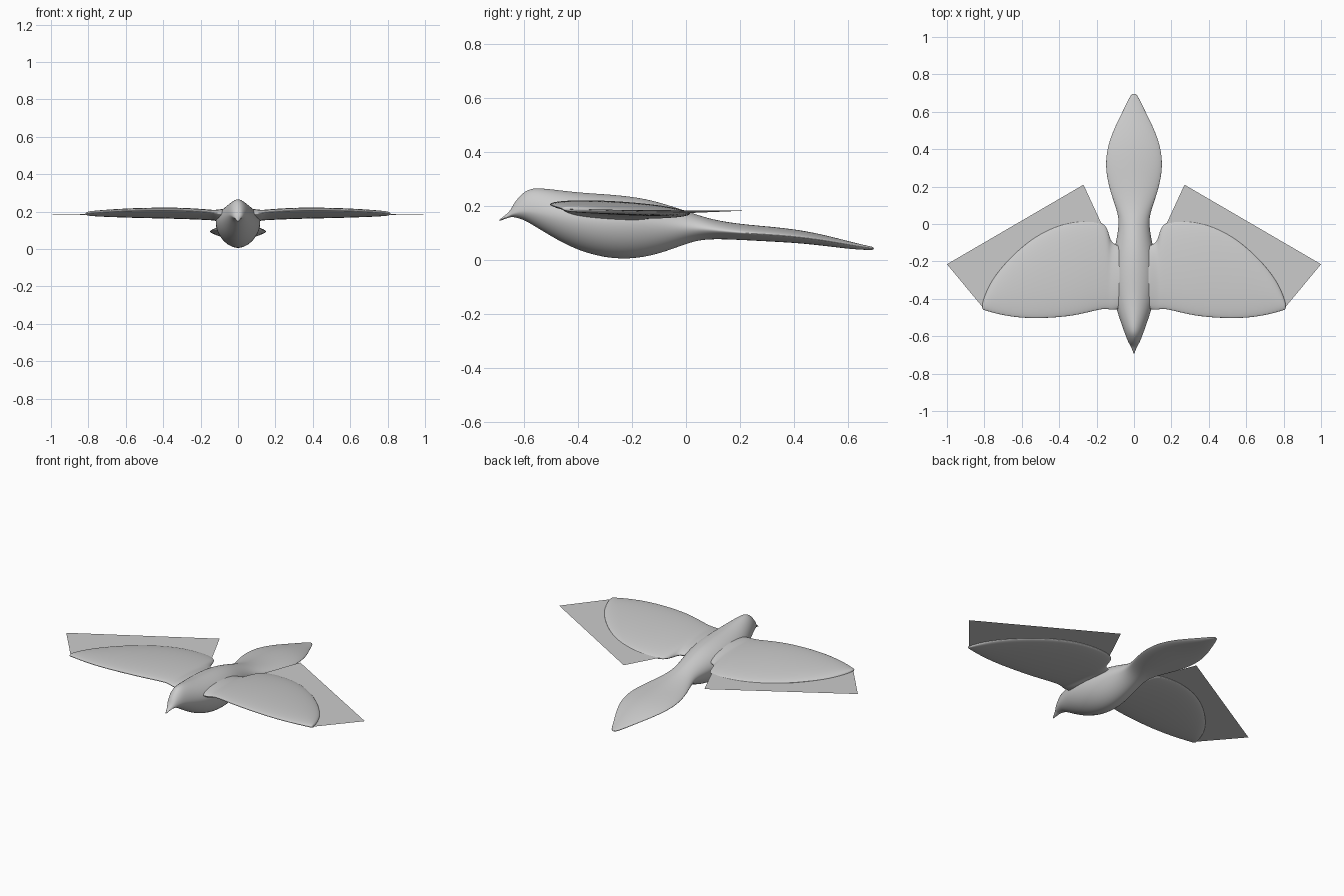
import bpy, bmesh
from math import cos, sin, pi

N = 24


def spow(v, e):
    return abs(v) ** e * (1 if v >= 0 else -1)


def loft(name, rings, mirror=False):
    """Skin a list of closed rings, cap the ends and smooth the result."""
    bm = bmesh.new()
    loops = [[bm.verts.new(p) for p in ring] for ring in rings]
    for a, b in zip(loops, loops[1:]):
        for i in range(N):
            j = (i + 1) % N
            bm.faces.new((a[i], a[j], b[j], b[i]))
    bm.faces.new(loops[0][::-1])
    bm.faces.new(loops[-1])
    bmesh.ops.recalc_face_normals(bm, faces=bm.faces)
    return finish(name, bm, mirror, 2)


def finish(name, bm, mirror, levels):
    me = bpy.data.meshes.new(name)
    bm.to_mesh(me)
    bm.free()
    ob = bpy.data.objects.new(name, me)
    bpy.context.collection.objects.link(ob)
    if mirror:
        mod = ob.modifiers.new("mirror", 'MIRROR')
        mod.use_mirror_merge = False
    if levels:
        mod = ob.modifiers.new("smooth", 'SUBSURF')
        mod.levels = mod.render_levels = levels
        for p in me.polygons:
            p.use_smooth = True
    return ob


# body with beak and tail: y, half width, top z, bottom z, widest z, exponent
BODY = [
    (-0.692, 0.002, 0.149, 0.145, 0.147, 1.0),
    (-0.685, 0.005, 0.155, 0.147, 0.15, 1.0),
    (-0.65, 0.018, 0.18, 0.16, 0.168, 1.0),
    (-0.64, 0.027, 0.208, 0.16, 0.175, 1.0),
    (-0.605, 0.042, 0.25, 0.152, 0.185, 1.1),
    (-0.57, 0.055, 0.27, 0.132, 0.185, 1.1),
    (-0.50, 0.08, 0.264, 0.088, 0.17, 1.1),
    (-0.40, 0.112, 0.251, 0.033, 0.15, 1.1),
    (-0.27, 0.125, 0.244, 0.0, 0.14, 1.1),
    (-0.15, 0.11, 0.23, 0.008, 0.135, 1.1),
    (-0.05, 0.087, 0.2, 0.04, 0.125, 1.1),
    (0.03, 0.08, 0.172, 0.072, 0.12, 1.1),
    (0.10, 0.102, 0.15, 0.079, 0.112, 1.2),
    (0.20, 0.137, 0.134, 0.075, 0.102, 1.3),
    (0.31, 0.156, 0.125, 0.069, 0.095, 1.3),
    (0.42, 0.143, 0.113, 0.063, 0.086, 1.3),
    (0.52, 0.103, 0.092, 0.052, 0.072, 1.3),
    (0.60, 0.062, 0.071, 0.042, 0.058, 1.2),
    (0.66, 0.033, 0.056, 0.038, 0.048, 1.0),
    (0.69, 0.016, 0.05, 0.038, 0.044, 1.0),
    (0.695, 0.008, 0.047, 0.04, 0.044, 1.0),
]


def body_ring(y, w, top, bot, mid, e):
    ring = []
    for i in range(N):
        a = 2 * pi * i / N
        s = spow(sin(a), e)
        h = top - mid if s > 0 else mid - bot
        ring.append((w * spow(cos(a), min(e, 1.1)), y, mid + h * s))
    return ring


loft("bird_body", [body_ring(*r) for r in BODY])

# wings: x, leading y, trailing y, leading z, half thickness
WING = [
    (0.03, -0.44, -0.13, 0.19, 0.040),
    (0.10, -0.462, -0.11, 0.19, 0.032),
    (0.127, -0.46, -0.09, 0.193, 0.026),
    (0.14, -0.457, -0.02, 0.196, 0.025),
    (0.175, -0.455, 0.018, 0.2, 0.025),
    (0.30, -0.49, 0.020, 0.208, 0.026),
    (0.42, -0.503, -0.007, 0.209, 0.025),
    (0.55, -0.508, -0.077, 0.207, 0.023),
    (0.67, -0.496, -0.185, 0.202, 0.019),
    (0.76, -0.474, -0.295, 0.196, 0.015),
    (0.802, -0.46, -0.39, 0.192, 0.011),
    (0.812, -0.455, -0.43, 0.19, 0.007),
]


def wing_ring(x, lead, trail, z, t):
    ring = []
    for i in range(N):
        a = 2 * pi * i / N
        y = (lead + trail) / 2 + (trail - lead) / 2 * cos(a)
        ring.append((x, y, z - 0.065 * (y - lead) + t * spow(sin(a), 1.1)))
    return ring


loft("wings", [wing_ring(*r) for r in WING], mirror=True)

# flat feather sheets behind the wings
bm = bmesh.new()
bm.faces.new([bm.verts.new(p) for p in (
    (0.15, -0.05, 0.172), (0.805, -0.45, 0.189),
    (1.0, -0.215, 0.186), (0.27, 0.21, 0.183))])
finish("feather_sheets", bm, True, 0)
